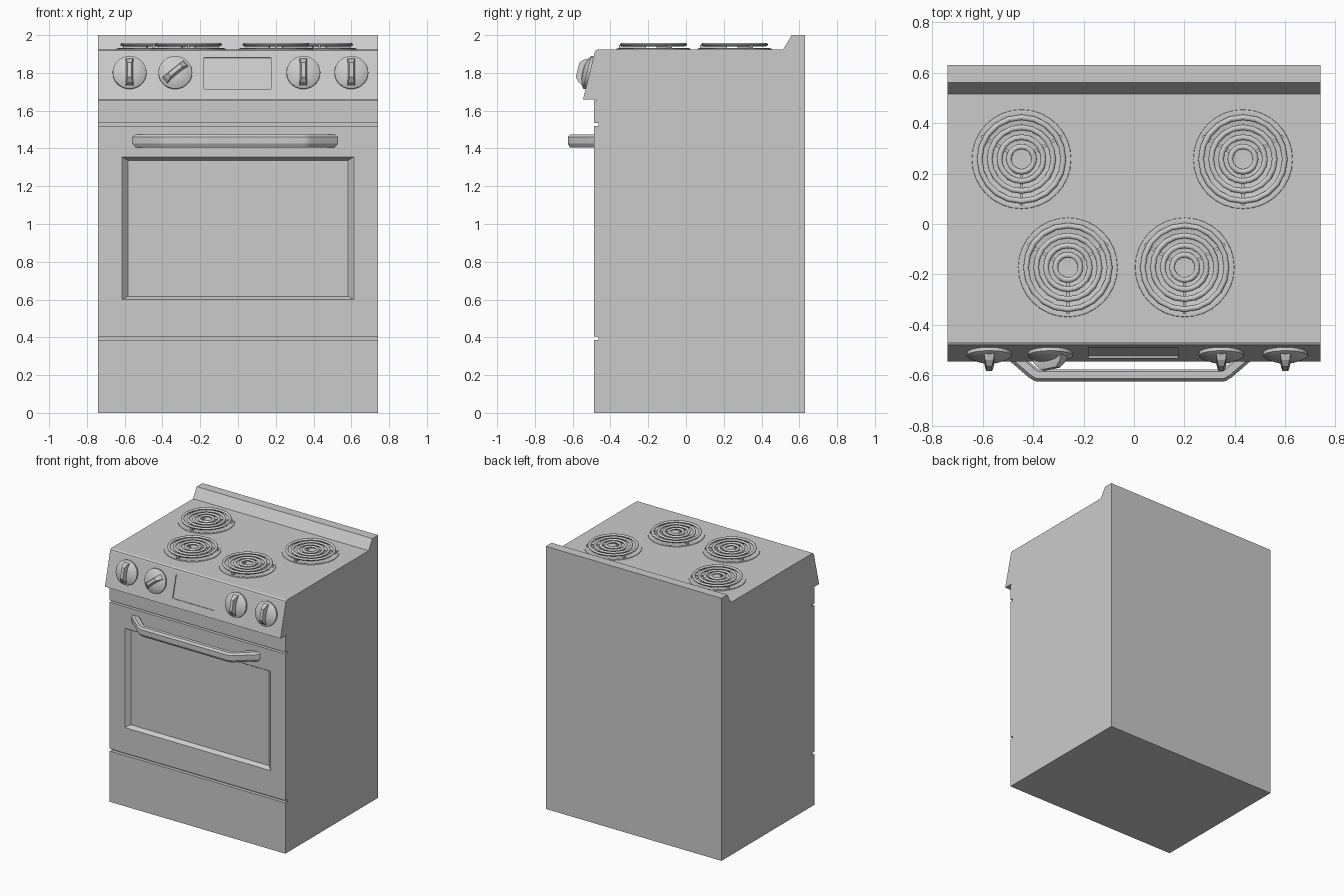
import bpy, bmesh
from math import sin, cos, pi, radians, atan2
from mathutils import Matrix, Vector

if "Cube" in bpy.data.objects:
    bpy.data.objects.remove(bpy.data.objects["Cube"])


def add_object(name, bm, smooth=None, matrix=None):
    bmesh.ops.recalc_face_normals(bm, faces=bm.faces)
    me = bpy.data.meshes.new(name)
    bm.to_mesh(me)
    bm.free()
    ob = bpy.data.objects.new(name, me)
    bpy.context.collection.objects.link(ob)
    if matrix is not None:
        ob.matrix_world = matrix
    if smooth:
        bpy.ops.object.select_all(action='DESELECT')
        ob.select_set(True)
        bpy.context.view_layer.objects.active = ob
        bpy.ops.object.shade_smooth_by_angle(angle=radians(smooth))
    return ob


def loft(bm, loops, cap=True, closed=False):
    """Skin a list of equal-length vertex loops."""
    rings = [[bm.verts.new(p) for p in loop] for loop in loops]
    pairs = list(zip(rings, rings[1:])) + ([(rings[-1], rings[0])] if closed else [])
    for a, b in pairs:
        for i in range(len(a)):
            j = (i + 1) % len(a)
            bm.faces.new((a[i], a[j], b[j], b[i]))
    if cap and not closed:
        bm.faces.new(rings[0])
        bm.faces.new(rings[-1])


def circle(r, z, n):
    return [(r * cos(2 * pi * i / n), r * sin(2 * pi * i / n), z) for i in range(n)]


def rect(hx, hy, z):
    return [(-hx, -hy, z), (hx, -hy, z), (hx, hy, z), (-hx, hy, z)]


def cut(target, cutter):
    mod = target.modifiers.new("recess", 'BOOLEAN')
    mod.operation = 'DIFFERENCE'
    mod.solver = 'EXACT'
    mod.object = cutter
    bpy.context.view_layer.objects.active = target
    bpy.ops.object.modifier_apply(modifier=mod.name)
    bpy.data.objects.remove(cutter)


# Body: side profile extruded across the width
FRONT, W = -0.487, 0.74
profile = [(FRONT, 0), (FRONT, 0.387), (-0.462, 0.387), (-0.462, 0.404), (FRONT, 0.404),
           (FRONT, 1.52), (-0.462, 1.52), (-0.462, 1.534), (FRONT, 1.534),
           (FRONT, 1.655), (-0.475, 1.655), (-0.475, 1.66), (-0.545, 1.66),
           (-0.483, 1.908), (-0.479, 1.918), (-0.468, 1.925),
           (0.515, 1.925), (0.56, 2.0), (0.63, 2.0), (0.63, 0)]
bm = bmesh.new()
loft(bm, [[(x, y, z) for y, z in profile] for x in (-W, W)])
body = add_object("stove_body", bm)

# Oven window: recess with sloping sides
bm = bmesh.new()
loft(bm, [rect(0.583, 0.36, -0.03), rect(0.613, 0.378, 0), rect(0.613, 0.378, 0.05)])
cut(body, add_object("window_cutter", bm, matrix=Matrix.Translation((0, FRONT, 0.977))
                     @ Matrix.Rotation(pi / 2, 4, 'X')))

# Console face frame: local z points out of the sloping panel
TILT = pi / 2 - atan2(0.062, 0.248)


def on_console(x, z):
    y = -0.545 + (z - 1.66) * 0.25
    return Matrix.Translation((x, y, z)) @ Matrix.Rotation(TILT, 4, 'X')


# Display: shallow recess in the console
bm = bmesh.new()
loft(bm, [rect(0.177, 0.085, -0.008), rect(0.177, 0.085, 0.05)])
cut(body, add_object("display_cutter", bm, matrix=on_console(-0.003, 1.798)))

# Knobs: domed disc with a tapered grip
for i, (x, turn) in enumerate([(-0.574, 0), (-0.332, -50), (0.346, 0), (0.6, 0)]):
    m = on_console(x, 1.80) @ Matrix.Rotation(radians(turn), 4, 'Z')
    bm = bmesh.new()
    loft(bm, [circle(r, z, 28) for r, z in
              [(0.086, -0.005), (0.09, 0.006), (0.089, 0.014), (0.078, 0.021), (0.045, 0.034), (0.02, 0.037)]])
    add_object(f"knob_{i + 1}", bm, 35, m)
    bm = bmesh.new()
    loft(bm, [rect(0.022, 0.078, 0.012), rect(0.017, 0.062, 0.045), rect(0.011, 0.04, 0.066)])
    add_object(f"knob_grip_{i + 1}", bm, matrix=m)

# Door handle: chamfered section swept along a bent bar
half = [(0.595, -0.442), (0.405, -0.606), (0.38, -0.622), (0.365, -0.625)]
path = [Vector((-x, y)) for x, y in half] + [Vector((x, y)) for x, y in reversed(half)]
section = [(0, 1.425), (0, 1.46), (0.012, 1.475), (0.04, 1.475),
           (0.048, 1.465), (0.048, 1.413), (0.04, 1.404), (0.012, 1.404)]
loops = []
for i, p in enumerate(path):
    a = (p - path[i - 1]).normalized() if i else None
    b = (path[i + 1] - p).normalized() if i + 1 < len(path) else a
    a = a or b
    t = (a + b).normalized()
    inward = Vector((-t.y, t.x)) / t.dot(a)
    loops.append([(p.x + inward.x * d - 0.015, p.y + inward.y * d, z) for d, z in section])
bm = bmesh.new()
loft(bm, loops)
add_object("door_handle", bm, 25)

# Burners: drip pan, four coil rings and three support bars each
for i, (x, y) in enumerate([(-0.446, 0.257), (0.432, 0.257), (-0.262, -0.172), (0.201, -0.172)]):
    m = Matrix.Translation((x, y, 1.925))
    bm = bmesh.new()
    loft(bm, [circle(r, z, 32) for r, z in [(0.198, -0.003), (0.196, 0.004), (0.186, 0.006), (0.174, 0.002)]])
    add_object(f"drip_pan_{i + 1}", bm, 30, m)
    bm = bmesh.new()
    for r in (0.166, 0.126, 0.087, 0.05):
        loft(bm, [circle(r + 0.011 * cos(2 * pi * k / 8), 0.025 + 0.009 * sin(2 * pi * k / 8), 20)
                  for k in range(8)], closed=True)
    add_object(f"coil_{i + 1}", bm, 50, m)
    bm = bmesh.new()
    for ang in (30, 150, 270):
        bmesh.ops.create_cube(bm, size=1, matrix=Matrix.Rotation(radians(ang), 4, 'Z')
                              @ Matrix.Translation((0.112, 0, 0.012)) @ Matrix.Diagonal((0.144, 0.012, 0.022, 1)))
    add_object(f"coil_support_{i + 1}", bm, matrix=m)
